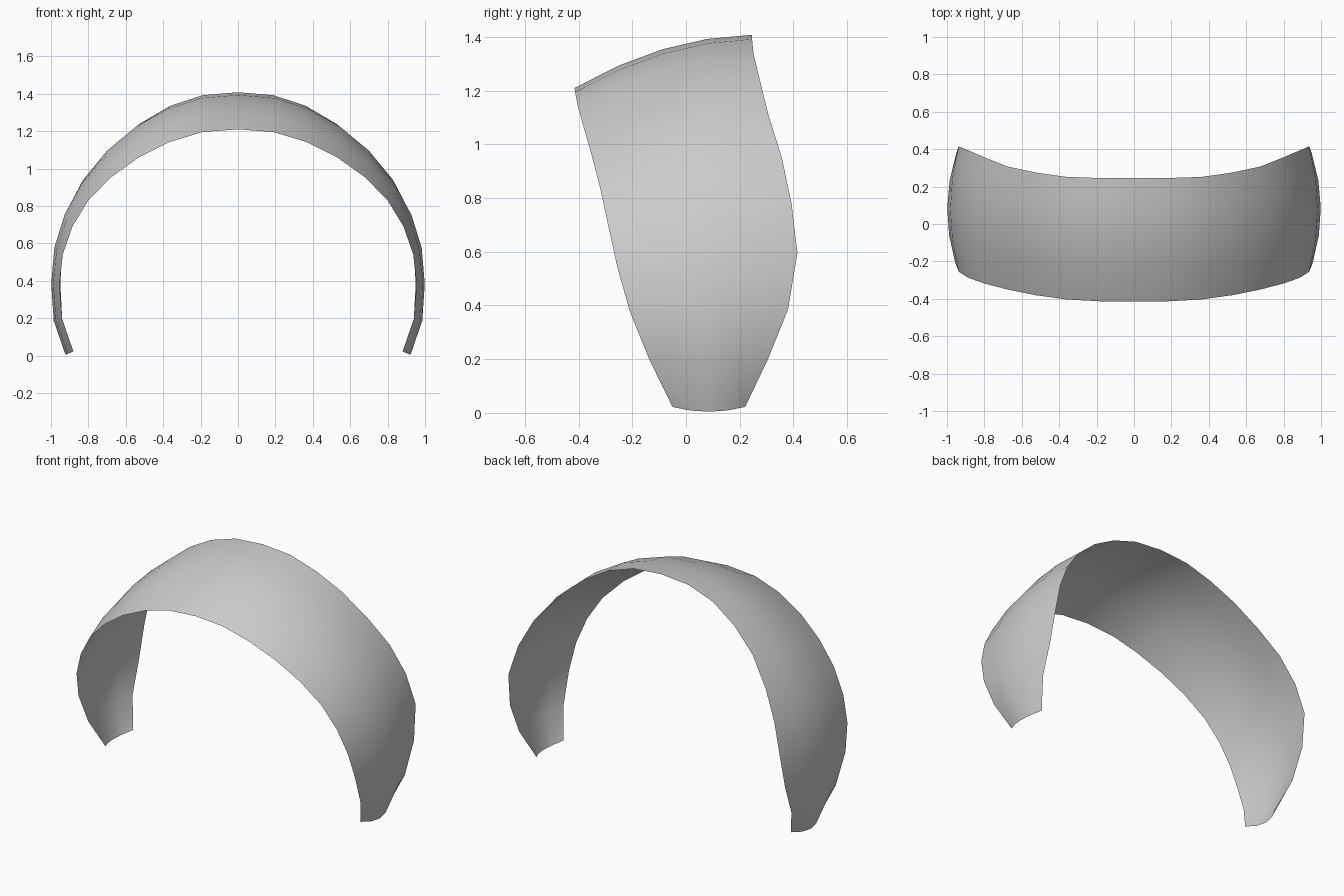
import bpy, bmesh, math
from mathutils import Vector

if "Cube" in bpy.data.objects:
    bpy.data.objects.remove(bpy.data.objects["Cube"])

# Front and back rim of the band, from the crown down to one tip (x, y, z)
front = [(0, -.415, 1.21), (.19, -.413, 1.195), (.363, -.403, 1.143), (.53, -.38, 1.06),
         (.677, -.35, .955), (.80, -.318, .83), (.885, -.288, .69), (.937, -.255, .54),
         (.955, -.21, .38), (.94, -.135, .195), (.88, -.05, .022)]
back = [(0, .245, 1.408), (.19, .246, 1.392), (.363, .252, 1.335), (.525, .275, 1.24),
        (.675, .307, 1.11), (.80, .357, .95), (.885, .393, .78), (.937, .415, .595),
        (.95, .38, .385), (.94, .303, .195), (.88, .22, .022)]
SEGS = 4      # faces across the width
SAG = 0.046   # outward bulge of the cross-section


def section(i, side):
    """Points across the band at one station, bulged away from the centre."""
    f, b = Vector(front[i]), Vector(back[i])
    a = math.radians(11.25 * i)
    out = Vector((math.sin(a), 0, math.cos(a)))
    pts = []
    for k in range(SEGS + 1):
        t = k / SEGS
        p = f.lerp(b, t) + out * SAG * 4 * t * (1 - t)
        pts.append((p.x * side, p.y, p.z))
    return pts


# Curved head band: one open sheet, mirrored across x
bm = bmesh.new()
stations = [(i, -1) for i in range(10, 0, -1)] + [(i, 1) for i in range(11)]
rows = [[bm.verts.new(p) for p in section(i, s)] for i, s in stations]
for r0, r1 in zip(rows, rows[1:]):
    for k in range(SEGS):
        bm.faces.new((r0[k], r1[k], r1[k + 1], r0[k + 1])).smooth = True
mesh = bpy.data.meshes.new("curved_band")
bm.to_mesh(mesh)
bm.free()
band = bpy.data.objects.new("curved_band", mesh)
bpy.context.collection.objects.link(band)
